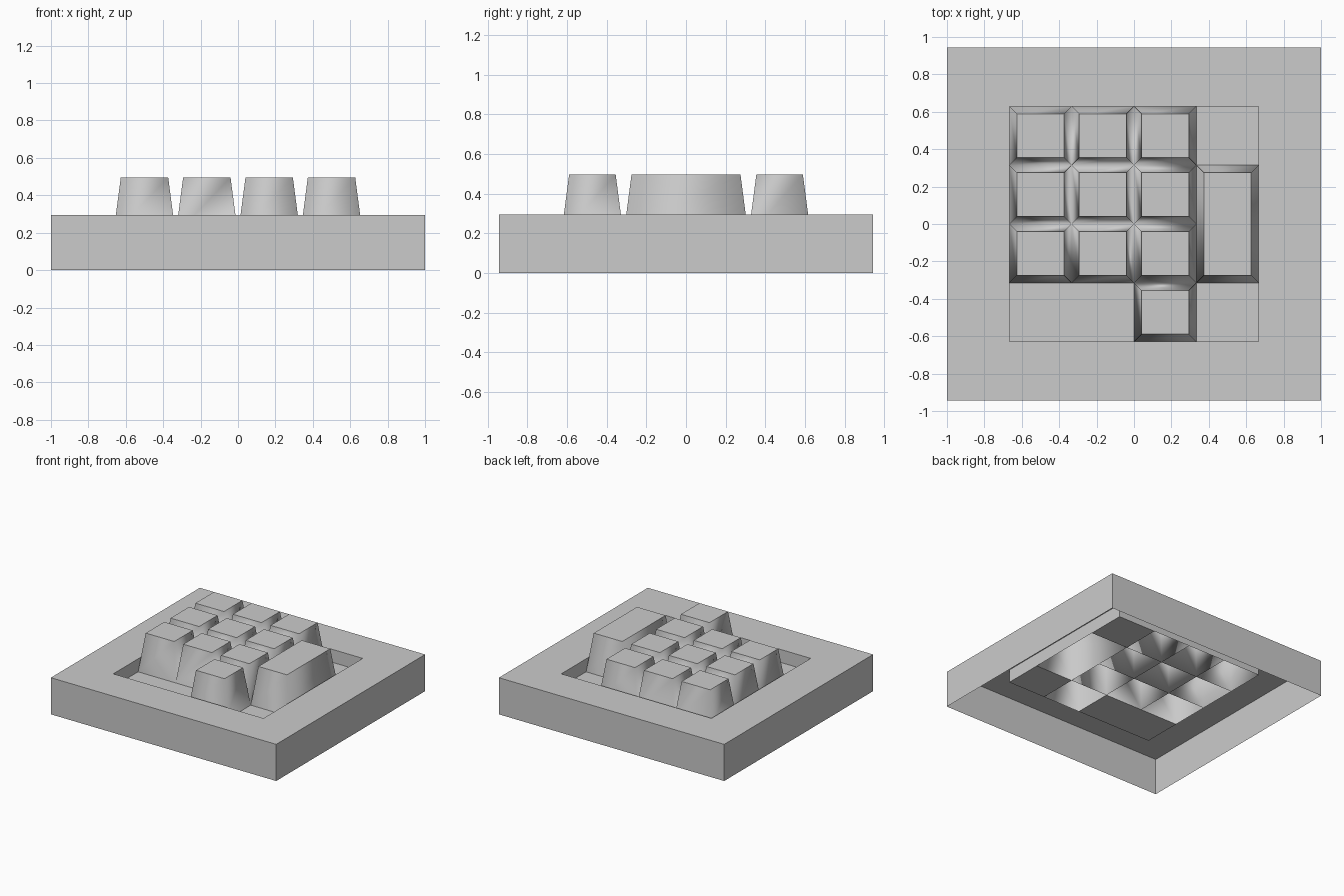
import bpy, bmesh

if "Cube" in bpy.data.objects:
    bpy.data.objects.remove(bpy.data.objects["Cube"])

HX, HY = 1.0, 0.944            # outer half sizes
CX, CY = 1 / 3, HY / 3         # key cell size
RX, RY = 2 * CX, 2 * CY        # recess half sizes
Z_RIM, Z_FLOOR, Z_KEY = 0.294, 0.19, 0.496
INSET = 0.04


def rect(x0, x1, y0, y1, z):
    return [(x0, y0, z), (x1, y0, z), (x1, y1, z), (x0, y1, z)]


def add_loft(bm, loops, cap=False, smooth=False):
    """Bridge successive 4-point loops, optionally capping the last one."""
    rings = [[bm.verts.new(p) for p in loop] for loop in loops]
    for a, b in zip(rings, rings[1:]):
        for i in range(4):
            j = (i + 1) % 4
            bm.faces.new((a[i], a[j], b[j], b[i])).smooth = smooth
    if cap:
        bm.faces.new(rings[-1])


def cell(c, r, w=1, h=1):
    """Bounds of a block of grid cells, counted from the front left."""
    x, y = -RX + c * CX, -RY + r * CY
    return x, x + w * CX, y, y + h * CY


def finish(name, bm):
    bmesh.ops.remove_doubles(bm, verts=bm.verts, dist=1e-4)
    mesh = bpy.data.meshes.new(name)
    bm.to_mesh(mesh)
    bm.free()
    obj = bpy.data.objects.new(name, mesh)
    bpy.context.collection.objects.link(obj)
    return obj


# Open-bottomed housing: outer walls, rim, recess walls and floor patches
bm = bmesh.new()
add_loft(bm, [rect(-HX, HX, -HY, HY, 0),
              rect(-HX, HX, -HY, HY, Z_RIM),
              rect(-RX, RX, -RY, RY, Z_RIM),
              rect(-RX, RX, -RY, RY, Z_FLOOR)])
for block in [(0, 0, 2, 1), (3, 0), (3, 3)]:
    bm.faces.new([bm.verts.new(p) for p in rect(*cell(*block), Z_FLOOR)])
finish("housing", bm)

# Hollow tapered keys: 3x3 block, one front key and one double-length key
bm = bmesh.new()
blocks = [(c, r) for c in range(3) for r in (1, 2, 3)] + [(2, 0), (3, 1, 1, 2)]
for block in blocks:
    x0, x1, y0, y1 = cell(*block)
    top = rect(x0 + INSET, x1 - INSET, y0 + INSET, y1 - INSET, Z_KEY)
    add_loft(bm, [rect(x0, x1, y0, y1, Z_FLOOR), top], cap=True, smooth=True)
finish("keys", bm)
